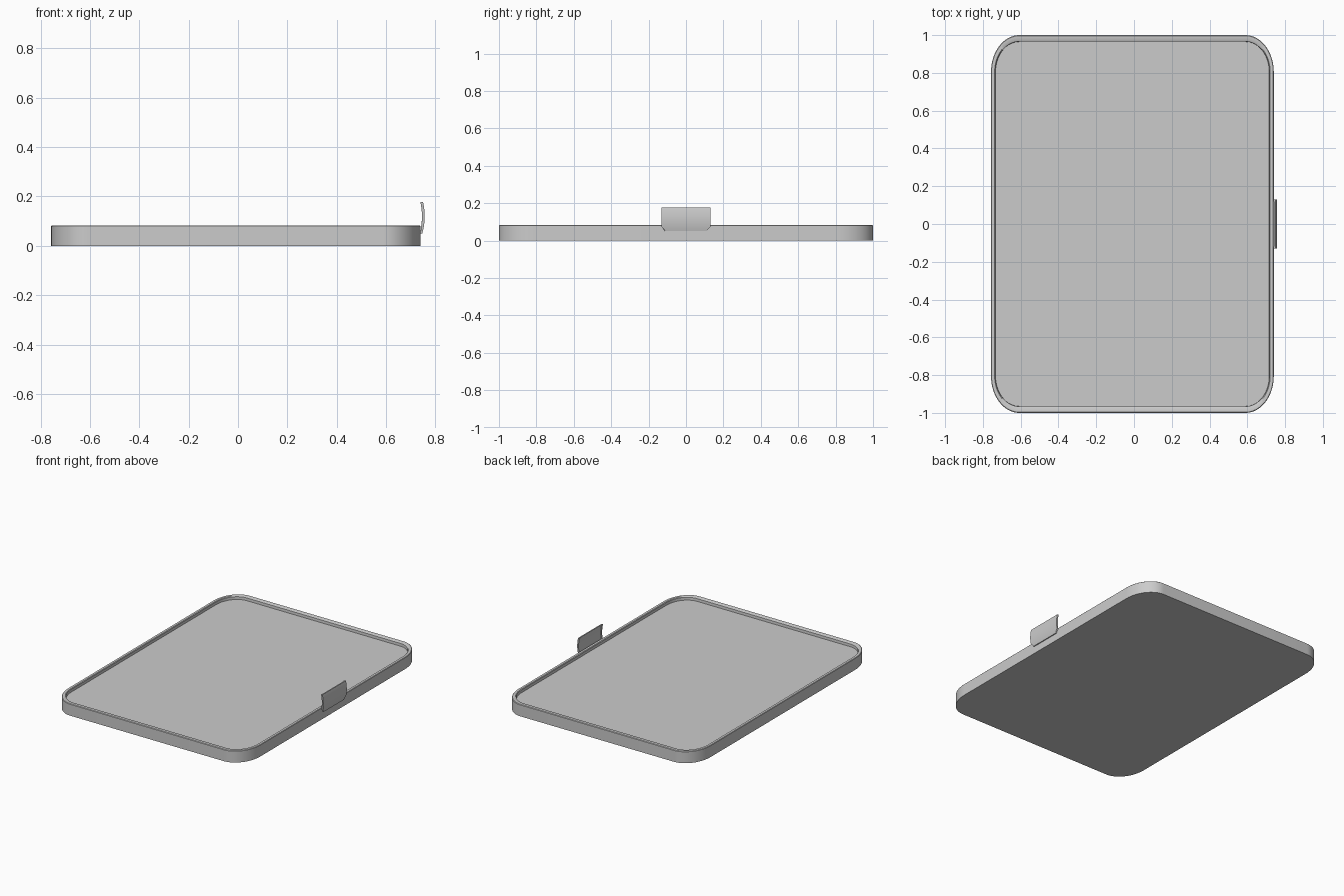
import bpy, bmesh, math

if "Cube" in bpy.data.objects:
    bpy.data.objects.remove(bpy.data.objects["Cube"])

CX = -0.0085  # tray centre; the clip fills the rest of the width


def finish(name, bm):
    bmesh.ops.recalc_face_normals(bm, faces=bm.faces)
    me = bpy.data.meshes.new(name)
    bm.to_mesh(me)
    bm.free()
    ob = bpy.data.objects.new(name, me)
    bpy.context.collection.objects.link(ob)
    bpy.ops.object.select_all(action='DESELECT')
    ob.select_set(True)
    bpy.context.view_layer.objects.active = ob
    bpy.ops.object.shade_smooth_by_angle(angle=math.radians(35))
    return ob


def skin(name, rings):
    # bridge equal rings of points and cap both ends
    bm = bmesh.new()
    loops = [[bm.verts.new(p) for p in ring] for ring in rings]
    n = len(loops[0])
    for a, b in zip(loops, loops[1:]):
        for i in range(n):
            j = (i + 1) % n
            bm.faces.new((a[i], a[j], b[j], b[i]))
    bm.faces.new(loops[0])
    bm.faces.new(loops[-1])
    return finish(name, bm)


def tray_ring(ix, iy, z, seg=16):
    # rounded rectangle with slightly stretched corners, inset by ix, iy
    hx, hy, rx, ry = 0.7485 - ix, 1 - iy, 0.15 - ix, 0.195 - iy
    pts = []
    for k in range(4):
        sx, sy = ((1, 1), (-1, 1), (-1, -1), (1, -1))[k]
        for i in range(seg + 1):
            t = math.pi / 2 * (k + i / seg)
            pts.append((CX + sx * (hx - rx) + rx * math.cos(t),
                        sy * (hy - ry) + ry * math.sin(t), z))
    return pts


# shallow tray: outer wall, softened rim, inner lip, recessed floor
skin("tray", [tray_ring(0, 0, 0), tray_ring(0, 0, 0.080),
              tray_ring(0.003, 0.004, 0.083), tray_ring(0.019, 0.027, 0.083),
              tray_ring(0.023, 0.034, 0.079), tray_ring(0.024, 0.035, 0.060)])


def clip_section(y, y_low, extra=0.0, seg=16):
    # bowed strip in x-z; the foot below the rim is narrower
    outer, inner = [], []
    for i in range(seg + 1):
        z = 0.05 + 0.128 * i / seg
        u = (z - 0.12) / 0.065
        x = 0.7565 - 0.0085 * u * u
        t = min(max((z - 0.055) / 0.02, 0), 1)
        yy = y_low + (y - y_low) * t
        outer.append((x, yy, z))
        inner.append((x - 0.008 - extra * t, yy, z))
    return outer + inner[::-1]


# curved latch tab with thicker end ribs
spans = [(-0.131, -0.112, 0.003), (-0.120, -0.108, 0.003), (-0.119, -0.107, 0),
         (0.119, 0.107, 0), (0.120, 0.108, 0.003), (0.131, 0.112, 0.003)]
skin("latch_tab", [clip_section(*s) for s in spans])
